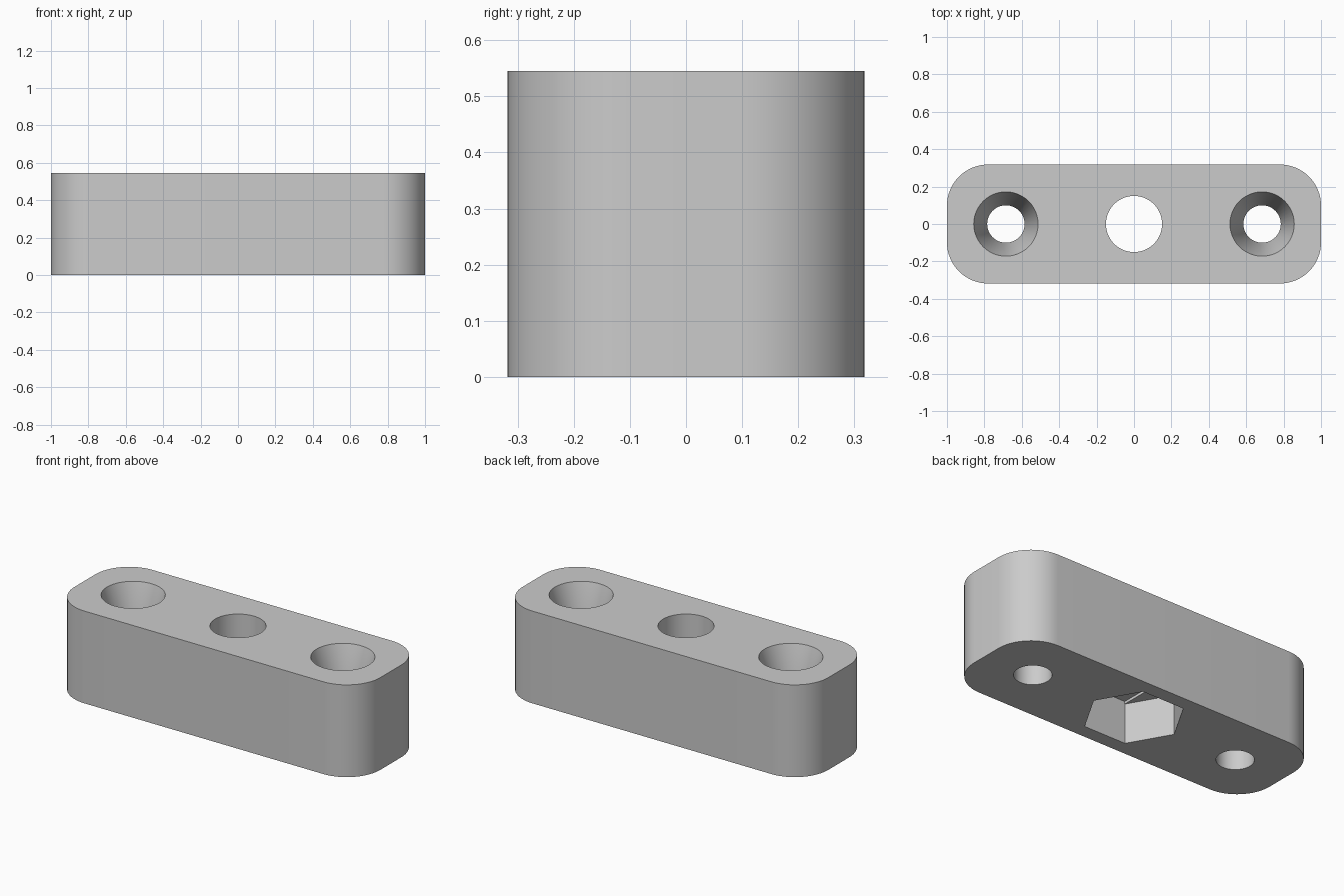
import bpy, bmesh, math

cube = bpy.data.objects.get("Cube")
if cube:
    bpy.data.objects.remove(cube, do_unlink=True)

HALF_X, HALF_Y, HEIGHT = 1.0, 0.318, 0.545
CORNER = 0.22            # corner radius of the block
SCREW_X = 0.685          # screw hole offset from the middle
NUT_R, NUT_DEPTH = 0.272, 0.235

grey = bpy.data.materials.new("plain grey")
grey.use_nodes = True
colour = (0.6, 0.6, 0.6, 1)
grey.diffuse_color = colour
grey.node_tree.nodes["Principled BSDF"].inputs["Base Color"].default_value = colour


def ring(radius, sides, cx=0.0, cy=0.0):
    step = math.tau / sides
    return [(cx + radius * math.cos(i * step), cy + radius * math.sin(i * step))
            for i in range(sides)]


def loft(name, sections):
    """Solid through a stack of (outline, z) sections with equal point counts."""
    bm = bmesh.new()
    rings = [[bm.verts.new((x, y, z)) for x, y in outline] for outline, z in sections]
    n = len(rings[0])
    for low, high in zip(rings, rings[1:]):
        for i in range(n):
            j = (i + 1) % n
            bm.faces.new((low[i], low[j], high[j], high[i]))
    bm.faces.new(rings[0][::-1])
    bm.faces.new(rings[-1])
    bmesh.ops.recalc_face_normals(bm, faces=bm.faces)
    mesh = bpy.data.meshes.new(name)
    bm.to_mesh(mesh)
    bm.free()
    mesh.materials.append(grey)
    obj = bpy.data.objects.new(name, mesh)
    bpy.context.collection.objects.link(obj)
    return obj


# Block with rounded vertical corners
outline = []
for quarter, (sx, sy) in enumerate([(1, 1), (-1, 1), (-1, -1), (1, -1)]):
    for i in range(17):
        a = (quarter + i / 16) * math.pi / 2
        outline.append((sx * (HALF_X - CORNER) + CORNER * math.cos(a),
                        sy * (HALF_Y - CORNER) + CORNER * math.sin(a)))
block = loft("mounting_block", [(outline, 0), (outline, HEIGHT)])

# Countersunk screw holes, one at each end
cutters = []
for side, x in (("left", SCREW_X), ("right", -SCREW_X)):
    bore, rim = ring(0.1, 48, x), ring(0.172, 48, x)
    cutters.append(loft(side + "_screw_hole", [
        (bore, -0.1), (bore, HEIGHT - 0.25), (rim, HEIGHT), (rim, HEIGHT + 0.1)]))

# Bolt hole through the middle
bolt = ring(0.15, 64)
cutters.append(loft("bolt_hole", [(bolt, -0.1), (bolt, HEIGHT + 0.1)]))

# Hexagonal nut pocket underneath, with a shallow bridging step in its ceiling
nut = ring(NUT_R, 6)
cutters.append(loft("nut_pocket", [(nut, -0.1), (nut, NUT_DEPTH)]))
flat = NUT_R * math.sqrt(3) / 2
slot = [(0.135, -flat), (0.135, flat), (-0.135, flat), (-0.135, -flat)]
cutters.append(loft("bridging_step", [(slot, 0.1), (slot, NUT_DEPTH + 0.015)]))

# Cut the holes and shade
bpy.ops.object.select_all(action="DESELECT")
block.select_set(True)
bpy.context.view_layer.objects.active = block
for cutter in cutters:
    mod = block.modifiers.new(cutter.name, "BOOLEAN")
    mod.operation, mod.solver, mod.object = "DIFFERENCE", "EXACT", cutter
    bpy.ops.object.modifier_apply(modifier=mod.name)
    bpy.data.objects.remove(cutter, do_unlink=True)
bpy.ops.object.shade_smooth_by_angle(angle=math.radians(30))
